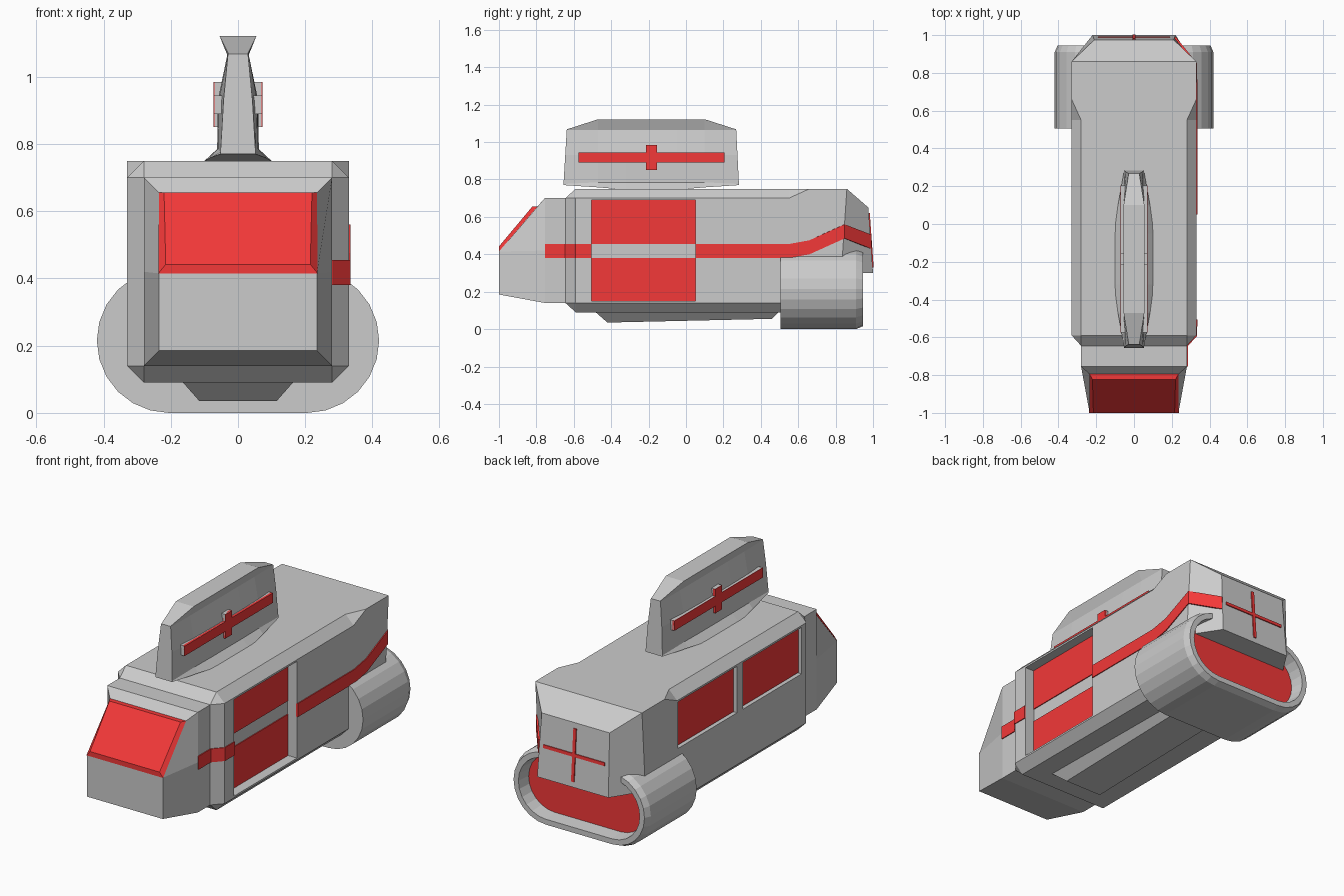
import bpy, bmesh, math

if "Cube" in bpy.data.objects:
    bpy.data.objects.remove(bpy.data.objects["Cube"])

RED = bpy.data.materials.new("red")
RED.diffuse_color = (0.9, 0.04, 0.04, 1)
RED.use_nodes = True
RED.node_tree.nodes["Principled BSDF"].inputs["Base Color"].default_value = RED.diffuse_color


def finish(name, bm, red=False):
    bmesh.ops.remove_doubles(bm, verts=bm.verts, dist=0.0005)
    bmesh.ops.recalc_face_normals(bm, faces=bm.faces)
    me = bpy.data.meshes.new(name)
    bm.to_mesh(me)
    bm.free()
    ob = bpy.data.objects.new(name, me)
    bpy.context.collection.objects.link(ob)
    if red:
        me.materials.append(RED)
    return ob


def loft(name, sections, red=False, caps=True):
    """Skin closed sections that share a point count."""
    bm = bmesh.new()
    rings = [[bm.verts.new(p) for p in s] for s in sections]
    n = len(rings[0])
    for a, b in zip(rings, rings[1:]):
        for i in range(n):
            j = (i + 1) % n
            bm.faces.new((a[i], a[j], b[j], b[i]))
    if caps:
        bm.faces.new(rings[0])
        bm.faces.new(rings[-1])
    return finish(name, bm, red)


def box(name, x, y, z, red=False):
    return loft(name, [[(x[0], v, z[0]), (x[1], v, z[0]), (x[1], v, z[1]), (x[0], v, z[1])]
                       for v in y], red)


def mirrored(half):
    """Half section (right side, bottom to top) to a full closed section."""
    return half + [(-x, y, z) for x, y, z in reversed(half)]


def cut(target, cutter):
    m = target.modifiers.new("cut", 'BOOLEAN')
    m.operation, m.solver, m.object = 'DIFFERENCE', 'EXACT', cutter
    bpy.context.view_layer.objects.active = target
    bpy.ops.object.modifier_apply(modifier="cut")
    bpy.data.objects.remove(cutter)


# Main hull with chamfered edges and a raised, tapered tail
hull = loft("hull", [
    mirrored([(.28, -.645, .14), (.28, -.645, .14), (.28, -.645, .70), (.28, -.645, .70)]),
    mirrored([(.28, -.59, .09), (.33, -.59, .14), (.33, -.59, .70), (.28, -.59, .75)]),
    mirrored([(.28, .55, .09), (.33, .55, .14), (.33, .55, .70), (.28, .55, .75)]),
    mirrored([(.28, .66, .09), (.33, .66, .14), (.33, .66, .75), (.33, .66, .75)]),
    mirrored([(.33, .83, .30), (.33, .83, .30), (.33, .86, .75), (.33, .86, .75)]),
    mirrored([(.22, 1.0, .30), (.22, 1.0, .30), (.21, .975, .65), (.21, .975, .65)]),
])

# Right side door recess with red panels
cut(hull, box("door_cutter", (.27, .5), (-.505, .05), (.15, .69)))
for label, z in (("lower", (.15, .38)), ("upper", (.455, .69))):
    box("door_panel_" + label, (.255, .275), (-.505, .05), z, True)

# Left side windows
for label, y in (("front", (-.55, -.03)), ("rear", (.02, .54))):
    cut(hull, box("window_cutter", (-.5, -.305), y, (.43, .69)))
    box("side_window_" + label, (-.32, -.308), (y[0] + .004, y[1] - .004), (.434, .686), True)
    bpy.data.objects["side_window_" + label].location.x = .008

# Cab: straight collar and tapered nose
box("cab_collar", (-.28, .28), (-.755, -.63), (.14, .70))
loft("nose", [
    [(-.28, -.755, a), (-.235, yf, b), (.235, yf, b), (.28, -.755, a)]
    for a, yf, b in ((.14, -1, .185), (.42, -1, .415), (.70, -.795, .655))])

# Windscreen, a raised bevelled slab
loft("windscreen", [
    [(-.237, -1, .415), (.237, -1, .415), (.235, -.795, .655), (-.235, -.795, .655)],
    [(-.215, -1, .442), (.215, -1, .442), (.22, -.822, .655), (-.22, -.822, .655)]], True)

# Keel plate
loft("keel", [
    [(-.165, -.485, .092), (.165, -.485, .092), (.165, .51, .105), (-.165, .51, .105)],
    [(-.115, -.42, .035), (.115, -.42, .035), (.115, .46, .055), (-.115, .46, .055)]])


# Red stripe along the right side
def stripe(name, pts):
    bm = bmesh.new()
    rows = [(bm.verts.new((x, y, a)), bm.verts.new((x, y, a + .075))) for x, y, a in pts]
    for p, q in zip(rows, rows[1:]):
        bm.faces.new((p[0], q[0], q[1], p[1]))
    ob = finish(name, bm, True)
    m = ob.modifiers.new("thickness", 'SOLIDIFY')
    m.thickness, m.offset = .01, 0


stripe("stripe_front", [(.28, -.755, .38), (.28, -.645, .38), (.33, -.59, .38), (.33, -.505, .38)])
stripe("stripe_rear", [(.33, .05, .38), (.33, .55, .38), (.33, .66, .40),
                       (.33, .847, .485), (.217, .988, .43)])

# Thin cross on the tail
for label, w, h in (("across", .19, .009), ("upright", .009, .145)):
    bar = box("tail_cross_" + label, (-w, w), (-.005, .005), (-h, h), True)
    bar.location = (0, .988, .475)
    bar.rotation_euler.x = math.atan2(.025, .35)


# Engine ring with a stadium outline
def stadium(y, inset=0.0, n=12):
    r = .215 - inset
    pts = []
    for side in (1, -1):
        for i in range(n + 1):
            a = math.pi * i / n - math.pi / 2
            pts.append((side * (.205 + r * math.cos(a)), y, .215 + side * r * math.sin(a)))
    return pts


loft("engine_ring", [stadium(.505), stadium(.91), stadium(.945, .015),
                     stadium(.945, .045), stadium(.86, .055)])
loft("engine_glow", [stadium(.855, .056), stadium(.87, .056)], True)

# Roof fin: pinched below its top, flared into the roof
END = [(.052, .770), (.052, .776), (.043, .93), (.030, 1.065), (.028, 1.068)]
SHOULDER = [(.085, .758), (.060, .785), (.057, .93), (.032, 1.065), (.055, 1.122)]
MIDDLE = [(.105, .745), (.062, .785), (.060, .93), (.032, 1.065), (.055, 1.122)]
loft("roof_fin", [mirrored([(x, y + lean * (z - .775), z) for x, z in half])
                  for y, lean, half in ((-.655, .06, END), (-.47, 0, SHOULDER), (-.32, 0, MIDDLE),
                                        (-.05, 0, MIDDLE), (.10, 0, SHOULDER), (.283, -.05, END))])

# Raised crosses on both sides of the fin, grey with a red face
for side, s in (("right", 1), ("left", -1)):
    for label, y, z in (("across", (-.575, .205), (.89, .945)),
                        ("upright", (-.215, -.155), (.85, .985))):
        box(f"fin_cross_base_{label}_{side}", (s * .03, s * .07), y, z)
        box(f"fin_cross_{label}_{side}", (s * .06, s * .0725), y, z, True)
